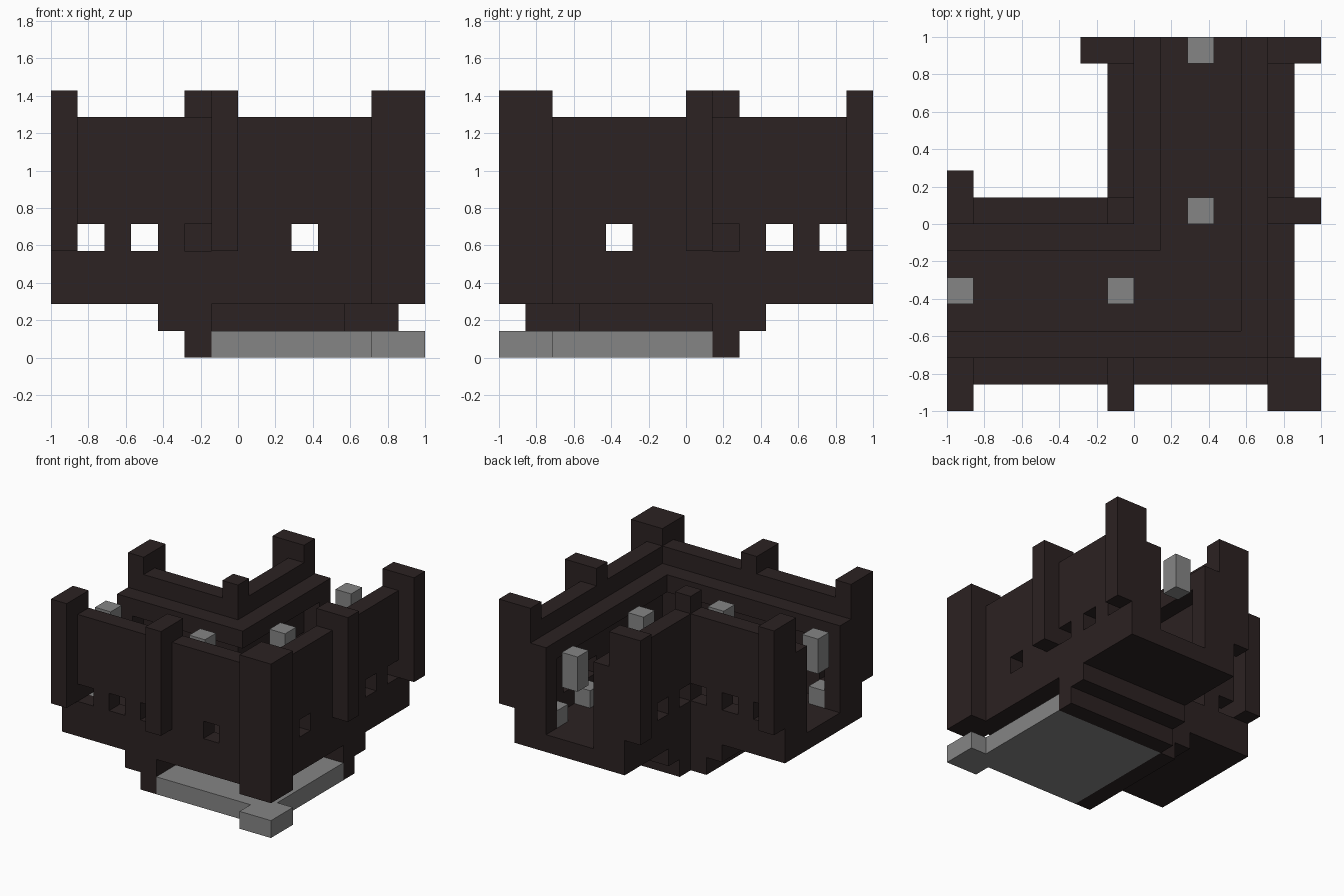
import bpy
import bmesh
from mathutils import Vector

UNIT = 1 / 7          # one building block
SPAN = 14             # blocks along the longest side

cube = bpy.data.objects.get("Cube")
if cube:
    bpy.data.objects.remove(cube)


def make_material(name, rgb):
    mat = bpy.data.materials.new(name)
    mat.use_nodes = True
    mat.diffuse_color = (*rgb, 1)
    mat.node_tree.nodes["Principled BSDF"].inputs["Base Color"].default_value = (*rgb, 1)
    return mat


brick = make_material("dark brick", (0.025, 0.016, 0.016))
stone = make_material("grey stone", (0.235, 0.235, 0.235))


def box(x0, x1, y0, y1, z0, z1):
    """Blocks of a box together with its twin across the diagonal."""
    cells = {(x, y, z) for x in range(x0, x1) for y in range(y0, y1) for z in range(z0, z1)}
    return cells | {(SPAN - 1 - y, SPAN - 1 - x, z) for x, y, z in cells}


# Window openings, one block each, in the outer and inner walls
windows = set()
for x in (1, 3, 5, 9):
    windows |= box(x, x + 1, 1, 2, 4, 5)
for x in (1, 3, 5):
    windows |= box(x, x + 1, 7, 8, 4, 5)

# Each part: name, material, blocks
parts = [
    ("base_plate", stone, box(6, 13, 1, 8, 0, 1) | box(12, 14, 0, 2, 0, 1)),
    ("base_core", brick, box(6, 11, 3, 8, 1, 2)),
    ("stepped_supports", brick, box(4, 6, 1, 8, 1, 2) | box(5, 6, 1, 8, 0, 1)),
    ("floor", brick, box(0, 13, 1, 8, 2, 3)),
    ("corner_pillar", brick, box(12, 14, 0, 2, 2, 10)),
    ("outer_pillars", brick, box(0, 1, 0, 2, 4, 10) | box(6, 7, 0, 2, 4, 10)),
    ("inner_pillars", brick, box(0, 1, 7, 9, 4, 10) | box(6, 7, 7, 8, 3, 10)),
    ("outer_walls", brick, box(0, 13, 1, 2, 3, 9) - windows),
    ("inner_walls", brick, box(0, 7, 7, 8, 3, 9) - windows),
    ("door_jambs", brick, box(0, 1, 2, 3, 3, 8) | box(0, 1, 6, 7, 3, 8)),
    ("wall_ledges", brick, box(0, 12, 2, 3, 7, 8) | box(0, 8, 6, 7, 7, 8)),
    ("hanging_lamps", stone, box(0, 1, 4, 5, 6, 8) | box(6, 7, 4, 5, 6, 8)),
    ("floor_blocks", stone, box(1, 2, 2, 3, 3, 4) | box(4, 5, 2, 3, 3, 4)),
]
solid = set().union(*(cells for _, _, cells in parts))


def build(name, mat, cells):
    """Skin the blocks with only their exposed faces, then merge flat areas."""
    bm = bmesh.new()
    verts = {}

    def corner(p):
        key = tuple(p)
        if key not in verts:
            verts[key] = bm.verts.new(((p[0] - SPAN / 2) * UNIT, (p[1] - SPAN / 2) * UNIT, p[2] * UNIT))
        return verts[key]

    for cell in sorted(cells):
        for axis in range(3):
            u, v = Vector((0, 0, 0)), Vector((0, 0, 0))
            u[(axis + 1) % 3] = 1
            v[(axis + 2) % 3] = 1
            for side in (0, 1):
                near = list(cell)
                near[axis] += 2 * side - 1
                if tuple(near) in solid:
                    continue
                o = Vector(cell)
                o[axis] += side
                loop = [o, o + u, o + u + v, o + v]
                if not side:
                    loop.reverse()
                bm.faces.new([corner(p) for p in loop])
    bmesh.ops.dissolve_limit(bm, angle_limit=0.01, verts=bm.verts[:], edges=bm.edges[:])
    mesh = bpy.data.meshes.new(name)
    bm.to_mesh(mesh)
    bm.free()
    mesh.materials.append(mat)
    bpy.context.collection.objects.link(bpy.data.objects.new(name, mesh))


# Blocks shared by two parts belong to the first one
used = set()
for name, mat, cells in parts:
    build(name, mat, cells - used)
    used |= cells
